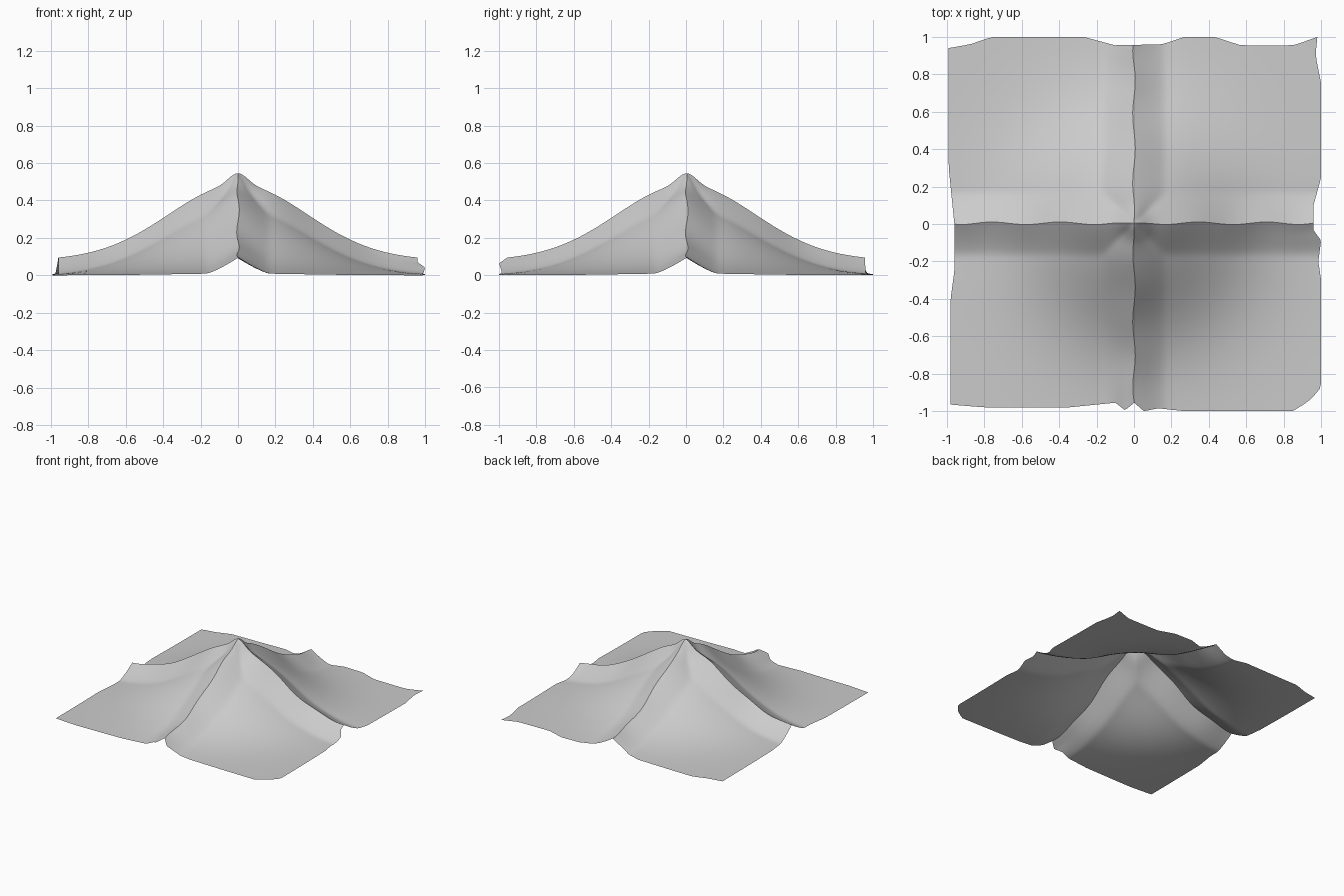
import bpy, bmesh, math

if "Cube" in bpy.data.objects:
    bpy.data.objects.remove(bpy.data.objects["Cube"], do_unlink=True)

# Uneven outline of the sheet: (position along the side, distance from centre)
BACK = [(-1, .94), (-.88, .96), (-.76, 1), (-.27, 1), (-.1, .955), (.15, .96),
        (.27, 1), (.43, 1), (.57, .955), (.86, .955), (1, 1)]
FRONT = [(-1, .965), (-.8, .98), (-.35, .98), (-.1, .955), (-.05, .995), (0, .955),
         (.05, 1), (.13, .985), (.27, 1), (.87, 1), (1, .94)]
LEFT = [(-1, .94), (-.9, 1), (-.3, 1), (-.2, .985), (-.09, 1), (-.04, .96),
        (.1, .96), (.25, 1), (.75, 1), (.9, .97), (1, .98)]
RIGHT = [(-1, .98), (-.4, .98), (-.25, .96), (0, .96), (.3, .99), (1, .99)]


def along(points, t):
    """Read an outline at position t."""
    for (a, p), (b, q) in zip(points, points[1:]):
        if t <= b:
            return p + (q - p) * (t - a) / (b - a)
    return points[-1][1]


def height(x, y):
    """Round hill with a pointed top and four creased spurs."""
    r = math.hypot(x, y)
    if r > 0:
        r *= 1 + .03 * (2 * x * y / r ** 2) ** 2
    hill = .4 * math.exp(-(r / .52) ** 2) + .06 * math.exp(-(r / .07) ** 2)
    side = min(abs(x), abs(y))
    spur = .085 * max(0, 1 - side / .17) ** 1.3
    return hill + spur


def spread(t):
    """Crowd the grid lines towards the spurs."""
    return t * (.4 + .6 * abs(t))


def wobble(t, phase):
    """Small sideways wander of a spur crest."""
    return .007 * math.sin(17 * t + phase) * min(1, abs(t) * 6)


# Terrain sheet
bm = bmesh.new()
bmesh.ops.create_grid(bm, x_segments=72, y_segments=72, size=1)
for v in bm.verts:
    u, w = spread(v.co.x), spread(v.co.y)
    sx = along(LEFT if u > 0 else RIGHT, w)
    sy = along(BACK if w > 0 else FRONT, u)
    # the outline only pulls the outer part of the sheet
    x = u * (1 - (1 - sx) * abs(u) ** 6)
    y = w * (1 - (1 - sy) * abs(w) ** 6)
    z = height(u, w)
    x += wobble(w, 1) * max(0, 1 - abs(u) / .2)
    y += (wobble(u, 2) + .004) * max(0, 1 - abs(w) / .2)
    v.co = (x, y, z)
low = min(v.co.z for v in bm.verts)
for v in bm.verts:
    v.co.z -= low

mesh = bpy.data.meshes.new("mountain_terrain")
bm.to_mesh(mesh)
bm.free()
terrain = bpy.data.objects.new("mountain_terrain", mesh)
bpy.context.collection.objects.link(terrain)

# Plain grey stone
stone = bpy.data.materials.new("grey_stone")
stone.use_nodes = True
grey = (.6, .6, .6, 1)
stone.diffuse_color = grey
stone.node_tree.nodes["Principled BSDF"].inputs["Base Color"].default_value = grey
mesh.materials.append(stone)

bpy.context.view_layer.objects.active = terrain
terrain.select_set(True)
bpy.ops.object.shade_smooth_by_angle(angle=math.radians(30))
